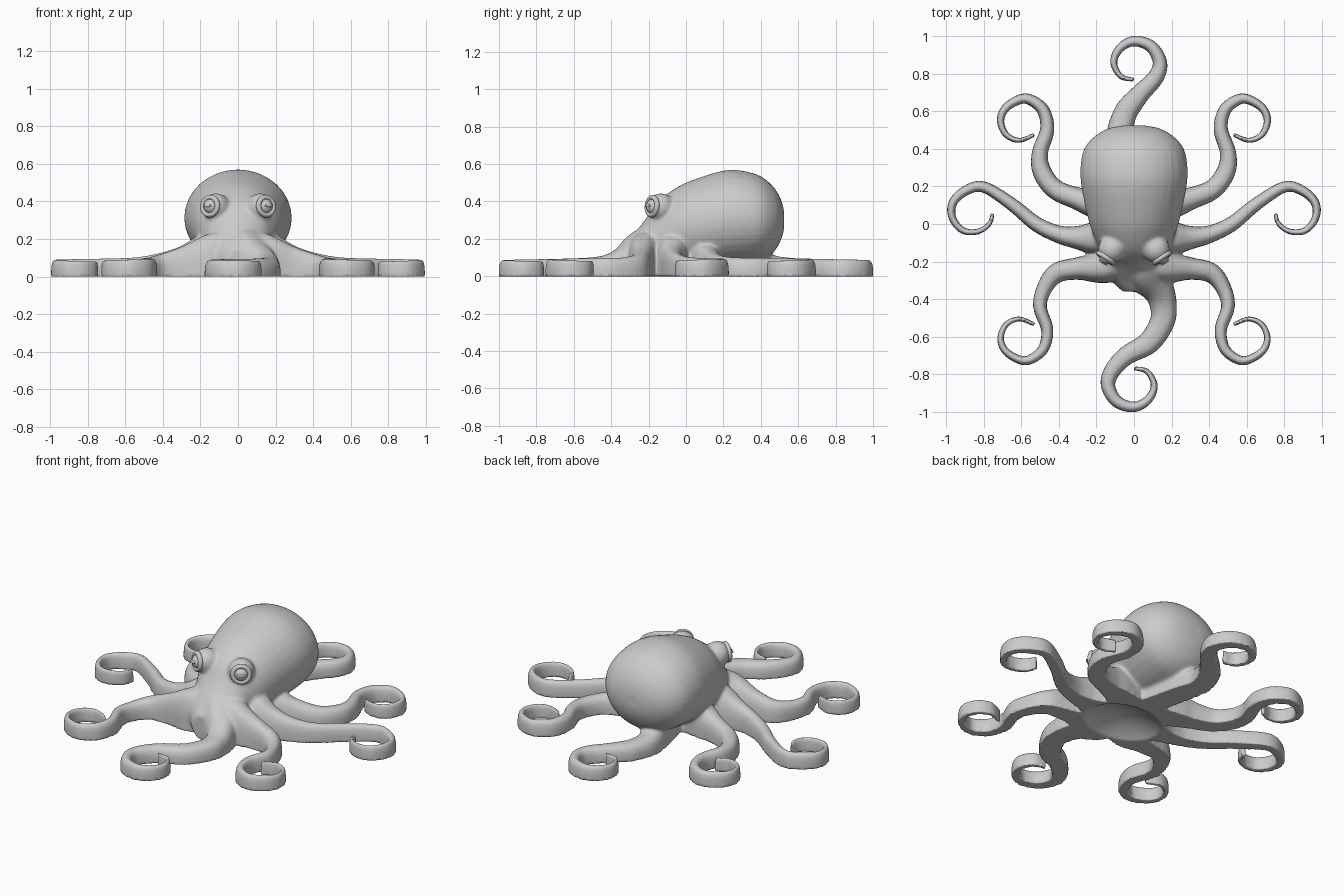
import bpy, bmesh
from math import sin, cos, pi, hypot
from mathutils import Vector

if "Cube" in bpy.data.objects:
    bpy.data.objects.remove(bpy.data.objects["Cube"])


def catmull(pts, n):
    """Smooth path through tuples of any length."""
    p = [pts[0]] + pts + [pts[-1]]
    out = []
    for i in range(1, len(p) - 2):
        for k in range(n):
            t = k / n
            out.append([0.5 * (2 * b + (c - a) * t + (2 * a - 5 * b + 4 * c - d) * t * t
                               + (3 * b - a - 3 * c + d) * t ** 3)
                        for a, b, c, d in zip(*p[i - 1:i + 3])])
    return out + [list(pts[-1])]


def loft(bm, rings):
    rows = [[bm.verts.new(v) for v in r] for r in rings]
    n = len(rows[0])
    for a, b in zip(rows, rows[1:]):
        for i in range(n):
            bm.faces.new((a[i], a[(i + 1) % n], b[(i + 1) % n], b[i]))
    bm.faces.new(rows[0][::-1])
    bm.faces.new(rows[-1])


def arm(bm, root, curl, side=1):
    """Flat-bottomed tentacle: root gives x, y, half width, height; curl gives x, y."""
    w0, h0 = root[-1][2:]
    m = len(curl)
    pts = root + [(x, y, w0 + (0.010 - w0) * ((i + 1) / m) ** 0.75, h0 + (0.08 - h0) * (i + 1) / m)
                  for i, (x, y) in enumerate(curl)]
    path = catmull(pts, 6)
    rings = []
    for i, (x, y, w, h) in enumerate(path):
        a, b = path[max(i - 1, 0)], path[min(i + 1, len(path) - 1)]
        d = Vector((b[0] - a[0], b[1] - a[1])).normalized()
        ring = []
        for k in range(15):
            c, s = cos(pi * k / 14), max(sin(pi * k / 14), 0)
            u = w * (abs(c) ** 0.8) * (1 if c > 0 else -1)
            ring.append((side * (x - d.y * u), y + d.x * u, h * s ** 0.6))
        rings.append(ring)
    loft(bm, rings)


bm = bmesh.new()

# Head and mantle: y, bottom, top, half width
body = [(-.36, 0, .15, .06), (-.30, 0, .205, .12), (-.22, 0, .30, .15), (-.15, 0, .40, .178),
        (-.05, .03, .475, .22), (.05, .04, .52, .25), (.2, .05, .565, .28), (.3, .06, .565, .285),
        (.4, .08, .535, .265), (.47, .13, .475, .205), (.51, .2, .405, .13), (.525, .26, .34, .05)]
loft(bm, [[(w * cos(2 * pi * k / 32), y, (lo + hi) / 2 + (hi - lo) / 2 * sin(2 * pi * k / 32))
           for k in range(32)] for y, lo, hi, w in catmull(body, 4)])

# Front and back arms
end = [(-.04, -.70), (-.115, -.78), (-.138, -.86), (-.09, -.945), (0, -.973),
       (.075, -.935), (.108, -.86), (.07, -.785), (0, -.768)]
arm(bm, [(0, -.12, .13, .28), (.06, -.25, .12, .25), (.13, -.35, .085, .16), (.155, -.43, .072, .115),
         (.15, -.52, .066, .1), (.08, -.63, .06, .095)], end)
arm(bm, [(0, .15, .08, .2), (-.05, .36, .08, .16), (-.075, .48, .07, .11), (-.05, .58, .063, .097),
         (-.02, .63, .06, .095)], [(-x, -y) for x, y in end])

# Three pairs of side arms
hook = [(.5, .38), (.462, .5), (.48, .6), (.54, .655), (.6, .665), (.68, .62), (.71, .55),
        (.68, .475), (.61, .445), (.53, .475)]
for s in (1, -1):
    arm(bm, [(0, -.06, .1, .26), (.2, -.075, .09, .22), (.3, -.072, .063, .165), (.4, -.055, .047, .13),
             (.52, 0, .04, .105), (.65, .105, .035, .097)],
        [(.8, .197), (.9, .175), (.965, .11), (.965, .03), (.91, -.035), (.83, -.04), (.77, 0), (.752, .055)], s)
    arm(bm, [(0, -.16, .1, .25), (.15, -.225, .09, .23), (.3, -.237, .06, .16), (.41, -.26, .053, .12),
             (.475, -.34, .042, .1)], [(x, -y - .06) for x, y in hook], s)
    arm(bm, [(0, .05, .1, .2), (.2, .105, .08, .18), (.3, .135, .06, .14), (.42, .185, .053, .11),
             (.49, .28, .05, .1)], hook, s)
    # Brow mound behind each eye
    g = bmesh.ops.create_uvsphere(bm, u_segments=24, v_segments=16, radius=.074)
    bmesh.ops.translate(bm, verts=g['verts'], vec=(s * .118, -.135, .37))

bmesh.ops.recalc_face_normals(bm, faces=bm.faces)
me = bpy.data.meshes.new("octopus_body")
bm.to_mesh(me)
bm.free()
ob = bpy.data.objects.new("octopus_body", me)
bpy.context.collection.objects.link(ob)

# Fuse everything into one skin
rm = ob.modifiers.new("fuse", 'REMESH')
rm.mode, rm.voxel_size = 'VOXEL', 0.008
skin = bpy.data.meshes.new_from_object(ob.evaluated_get(bpy.context.evaluated_depsgraph_get()))
ob.modifiers.clear()
ob.data = skin

# Hollow underside, and blend weights for the joins
vg = ob.vertex_groups.new(name="blend")
for v in skin.vertices:
    x, y, z = v.co
    q = (x / .24) ** 2 + ((y + .1) / .18) ** 2
    if z < .012 and q < 1:
        v.co.z += .07 * (1 - q)
    r = hypot(x, y - .02)
    near = min(1, max(0, (.56 - r) / .2))
    vg.add([v.index], max(near, .08) * min(1, .15 + z / .06), 'REPLACE')
sm = ob.modifiers.new("blend", 'SMOOTH')
sm.factor, sm.iterations, sm.vertex_group = 0.5, 22, "blend"
for p in skin.polygons:
    p.use_smooth = True

# Eyes: eyelid ring, eyeball and a horizontal pupil bar
for s, name in ((1, "right"), (-1, "left")):
    d = Vector((s * .55, -.83, .08)).normalized()
    c = Vector((s * .118, -.135, .37))
    rot = d.to_track_quat('Z', 'Y').to_euler()
    bpy.ops.mesh.primitive_torus_add(major_segments=32, minor_segments=10, major_radius=.047,
                                     minor_radius=.014, location=c + d * .056, rotation=rot)
    bpy.context.object.name = name + "_eyelid"
    bpy.ops.object.shade_smooth()
    bpy.ops.mesh.primitive_uv_sphere_add(segments=24, ring_count=14, radius=.042,
                                         location=c + d * .044, rotation=rot)
    bpy.context.object.name = name + "_eyeball"
    bpy.ops.object.shade_smooth()
    bpy.ops.mesh.primitive_uv_sphere_add(segments=16, ring_count=10, radius=1,
                                         location=c + d * .083, rotation=rot)
    o = bpy.context.object
    o.name = name + "_pupil"
    o.scale = (.026, .008, .008)
    bpy.ops.object.shade_smooth()
